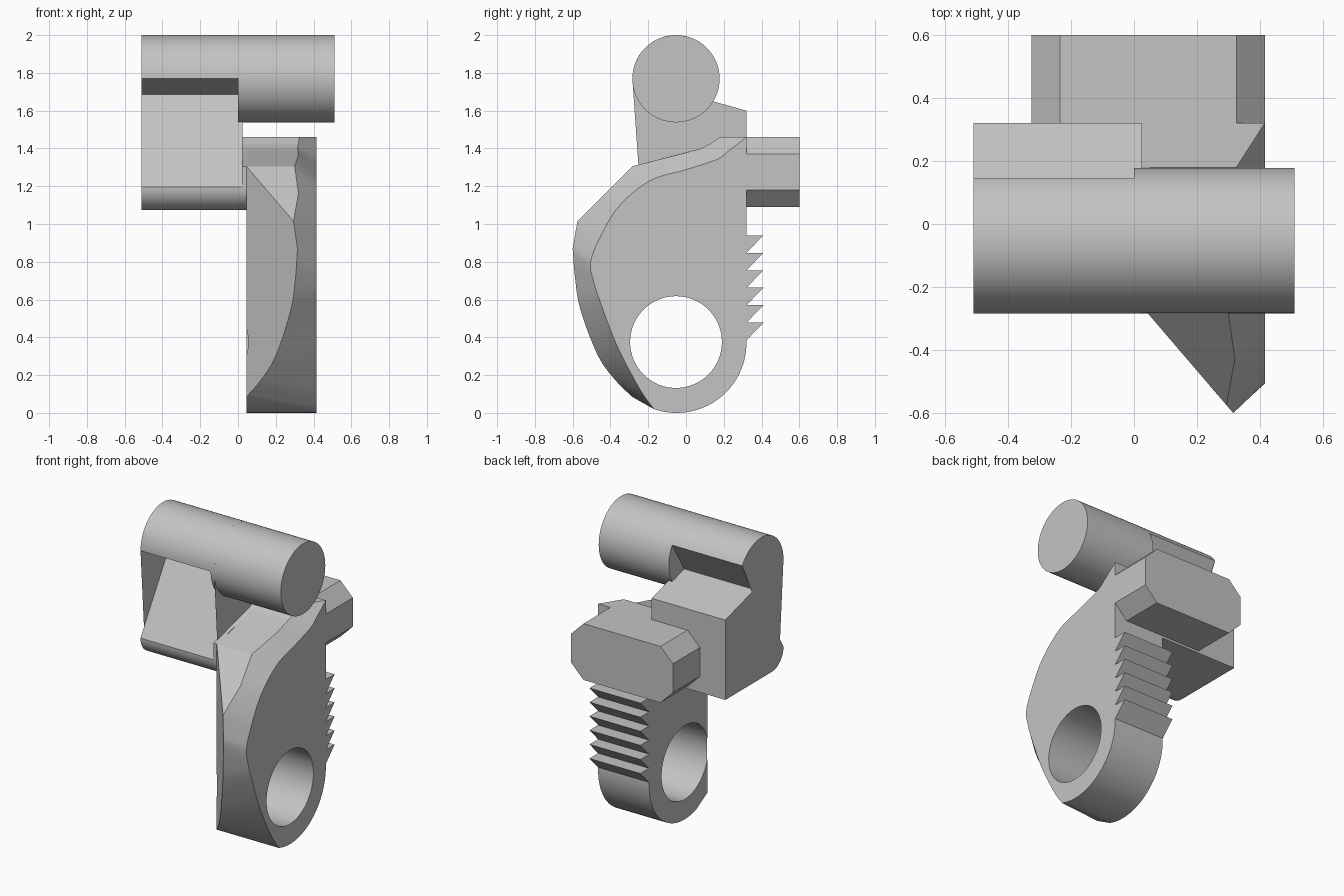
import bpy, bmesh, math
from mathutils import Vector

if "Cube" in bpy.data.objects:
    bpy.data.objects.remove(bpy.data.objects["Cube"])

# One plain grey for everything
GREY = (0.55, 0.55, 0.55, 1)
grey = bpy.data.materials.new("plain grey")
grey.use_nodes = True
grey.diffuse_color = GREY
grey.node_tree.nodes["Principled BSDF"].inputs["Base Color"].default_value = GREY


def finish(bm, name):
    bmesh.ops.recalc_face_normals(bm, faces=bm.faces)
    mesh = bpy.data.meshes.new(name)
    bm.to_mesh(mesh)
    bm.free()
    mesh.materials.append(grey)
    obj = bpy.data.objects.new(name, mesh)
    bpy.context.collection.objects.link(obj)
    return obj


def smooth(obj):
    bpy.ops.object.select_all(action='DESELECT')
    obj.select_set(True)
    bpy.context.view_layer.objects.active = obj
    bpy.ops.object.shade_smooth_by_angle(angle=math.radians(25))


def prism(name, profile, offset, depth):
    """Extrude a closed profile of 3D points by the depth vector."""
    bm = bmesh.new()
    face = bm.faces.new([bm.verts.new(Vector(p) + Vector(offset)) for p in profile])
    made = bmesh.ops.extrude_face_region(bm, geom=[face])["geom"]
    bmesh.ops.translate(bm, vec=depth, verts=[v for v in made if isinstance(v, bmesh.types.BMVert)])
    return finish(bm, name)


def side_prism(name, yz, x0, x1):
    return prism(name, [(0, y, z) for y, z in yz], (x0, 0, 0), (x1 - x0, 0, 0))


def arc(cy, cz, r, start, end, n):
    angles = [math.radians(start + (end - start) * i / n) for i in range(n + 1)]
    return [(cy + r * math.cos(a), cz + r * math.sin(a)) for a in angles]


# Round shaft and the arm hanging from it
PIN = (-0.053, 1.769, 0.231)
smooth(side_prism("shaft", arc(*PIN, 0, 360, 64)[:-1], 0, 0.51))
lower_front = arc(-0.164, 1.195, 0.12, 270, 180, 12)
smooth(side_prism("arm", arc(*PIN, 180, 31.3, 32)[::-1] + [(0.32, 1.6), (0.32, 1.075)] + lower_front, -0.51, 0.025))
smooth(side_prism("arm_link", [(0.32, 1.46), (0.32, 1.075)] + lower_front
                  + [(-0.284, 1.305), (0.08, 1.4), (0.13, 1.425), (0.18, 1.46)], 0.02, 0.05))

# Bar across the back with chamfered corners
X0, X1, Z0, Z1, C = -0.325, 0.415, 1.09, 1.46, 0.09
bar = [(X0 + C, Z0), (X1 - C, Z0), (X1, Z0 + C), (X1, Z1 - C),
       (X1 - C, Z1), (X0 + C, Z1), (X0, Z1 - C), (X0, Z0 + C)]
prism("back_bar", [(x, 0, z) for x, z in bar], (0, 0.318, 0), (0, 0.282, 0))

# Lever plate: bevelled front edge as (face y, face z, ridge y, ridge z, ridge x)
LEFT, RIGHT, CUT_Y = 0.045, 0.415, -0.285


def cut_x(y):
    return LEFT + (CUT_Y - y) * 0.857


upper = [(0.32, 1.46, 0.18, 1.46, 0.325), (0.23, 1.39, 0.13, 1.425, 0.32),
         (0.16, 1.34, 0.08, 1.4, 0.315), (-0.01, 1.285, -0.05, 1.365, 0.32),
         (-0.19, 1.23, -0.285, 1.305, 0.3), (-0.35, 1.1, -0.43, 1.16, 0.32)]
lower = [(-0.45, 0.94, -0.575, 1.015), (-0.505, 0.8, -0.6, 0.87), (-0.49, 0.7, -0.588, 0.72),
         (-0.455, 0.59, -0.56, 0.55), (-0.365, 0.355, -0.47, 0.31),
         (-0.245, 0.127, -0.38, 0.18), (-0.17, 0.02, -0.285, 0.085)]
rows = [Vector(r) for r in upper] + [Vector(r + (cut_x(r[2]),)) for r in lower]
CURVE_FROM = len(upper) + 1


def spline(i, t, low):
    a, b, c, d = (rows[min(max(k, low), len(rows) - 1)] for k in range(i - 1, i + 3))
    return 0.5 * (2 * b + (c - a) * t + (2 * a - 5 * b + 4 * c - d) * t * t + (3 * b - a - 3 * c + d) * t ** 3)


STEPS = 5
outline = [(0.32, 1.46, 0.32, 1.46, 0.325)]
for i in range(len(rows) - 1):
    for s in range(STEPS):
        t = s / STEPS
        face = spline(i, t, 0)
        ridge = spline(i, t, CURVE_FROM) if i >= CURVE_FROM else rows[i].lerp(rows[i + 1], t)
        outline.append((*face[:2], *ridge[2:]))
outline.append(tuple(rows[-1]))

# Rounded bottom and the teeth up the back
back = [(-0.17, 0.02)] + arc(-0.05, 0.37, 0.37, 256, 360, 28)
for k in range(6):
    z = 0.385 + 0.0925 * k
    back += [(0.32, z), (0.41, z + 0.0925)]
back.append((0.32, 0.94))
outline += [(y, z, y, z, 0.325) for y, z in back]

bm = bmesh.new()
known = {}


def vert(x, y, z):
    key = (round(x, 4), round(y, 4), round(z, 4))
    if key not in known:
        known[key] = bm.verts.new(key)
    return known[key]


def add_face(verts):
    verts = list(dict.fromkeys(verts))
    if len(verts) > 2:
        bm.faces.new(verts)


rings = [[vert(RIGHT, r[0], r[1]) for r in outline],
         [vert(r[4], r[2], r[3]) for r in outline],
         [vert(LEFT, r[2], r[3]) for r in outline]]
for first, second in zip(rings, rings[1:]):
    for i in range(len(outline)):
        j = (i + 1) % len(outline)
        add_face([first[i], first[j], second[j], second[i]])
add_face(rings[0])
add_face(rings[2][::-1])

# Slanted cut on the inner front side
bmesh.ops.bisect_plane(bm, geom=bm.verts[:] + bm.edges[:] + bm.faces[:], dist=0.0005,
                       plane_co=(LEFT, CUT_Y, 0), plane_no=(-1, -0.857, 0), clear_outer=True)
bmesh.ops.holes_fill(bm, edges=[e for e in bm.edges if e.is_boundary], sides=0)
plate = finish(bm, "lever_plate")

# Round hole through the plate
cutter = side_prism("hole_cutter", arc(-0.053, 0.375, 0.243, 0, 360, 64)[:-1], -0.2, 0.6)
cutter.hide_render = True
hole = plate.modifiers.new("hole", 'BOOLEAN')
hole.operation = 'DIFFERENCE'
hole.solver = 'EXACT'
hole.object = cutter
bpy.context.view_layer.objects.active = plate
bpy.ops.object.modifier_apply(modifier="hole")
bpy.data.objects.remove(cutter)
smooth(plate)
